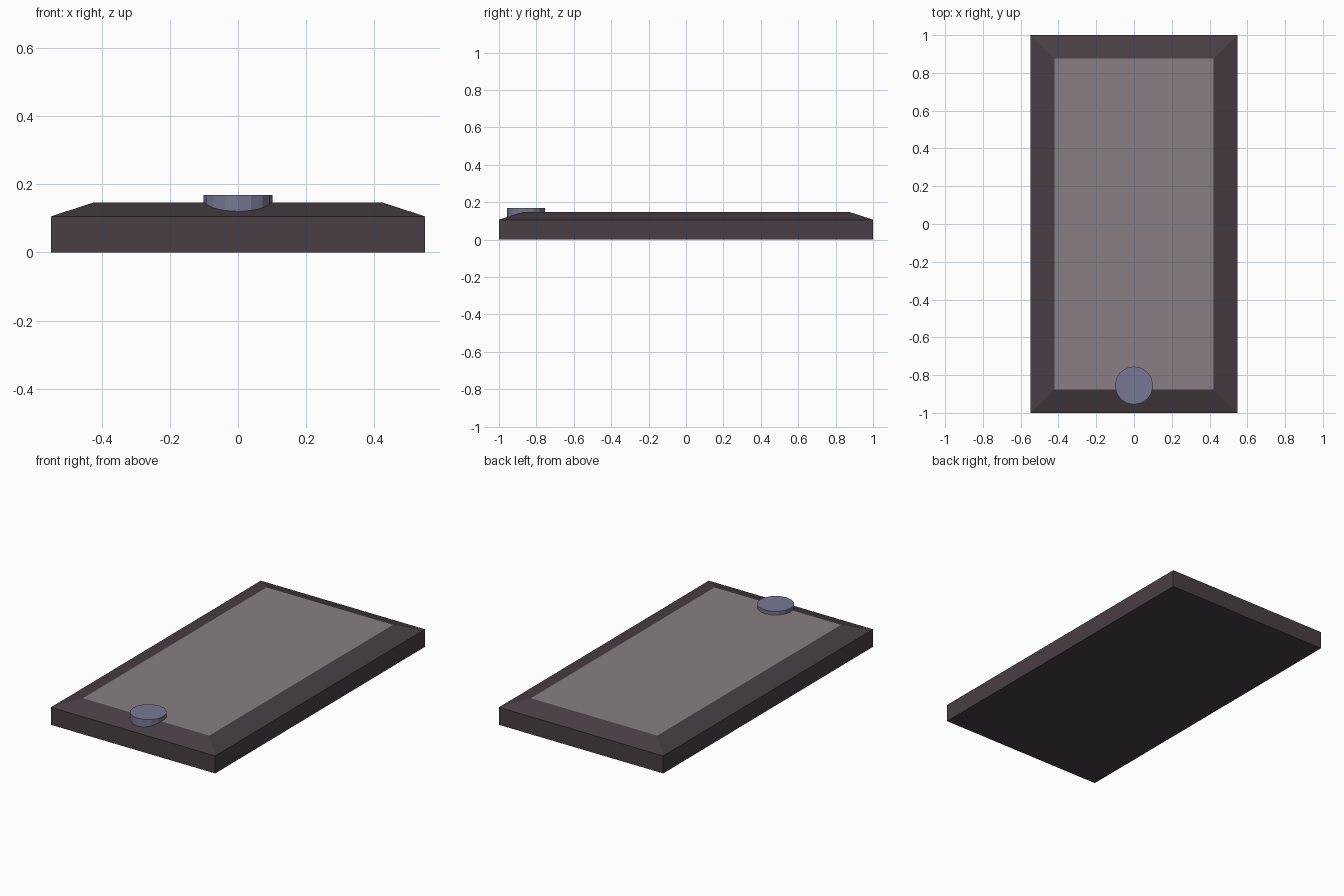
import bpy, bmesh
from mathutils import Matrix

if "Cube" in bpy.data.objects:
    bpy.data.objects.remove(bpy.data.objects["Cube"])


def material(name, rgb):
    m = bpy.data.materials.new(name)
    m.diffuse_color = (*rgb, 1)
    m.use_nodes = True
    m.node_tree.nodes["Principled BSDF"].inputs["Base Color"].default_value = m.diffuse_color
    return m


def add_object(name, bm, mats):
    bmesh.ops.recalc_face_normals(bm, faces=bm.faces)
    me = bpy.data.meshes.new(name)
    bm.to_mesh(me)
    bm.free()
    for m in mats:
        me.materials.append(m)
    ob = bpy.data.objects.new(name, me)
    bpy.context.collection.objects.link(ob)
    return ob


case_dark = material("dark case", (0.065, 0.049, 0.058))
screen_grey = material("screen grey", (0.25, 0.212, 0.227))
button_blue = material("button blue grey", (0.185, 0.19, 0.29))

# Slab case: straight sides, then a sloped rim up to the flat screen
bm = bmesh.new()
rings = []
for hx, hy, z in ((0.548, 1, 0), (0.548, 1, 0.106), (0.422, 0.876, 0.147)):
    rings.append([bm.verts.new((sx * hx, sy * hy, z))
                  for sx, sy in ((-1, -1), (1, -1), (1, 1), (-1, 1))])
bm.faces.new(rings[0][::-1])
for lo, hi in zip(rings, rings[1:]):
    for i in range(4):
        j = (i + 1) % 4
        bm.faces.new((lo[i], lo[j], hi[j], hi[i]))
screen = bm.faces.new(rings[-1])
screen.material_index = 1
add_object("case_and_screen", bm, [case_dark, screen_grey])

# Round button at the front edge, sunk into the sloped rim
bm = bmesh.new()
bmesh.ops.create_cone(bm, cap_ends=True, segments=16, radius1=0.101, radius2=0.101,
                      depth=0.06, matrix=Matrix.Translation((0, -0.855, 0.139)))
add_object("round_button", bm, [button_blue])
